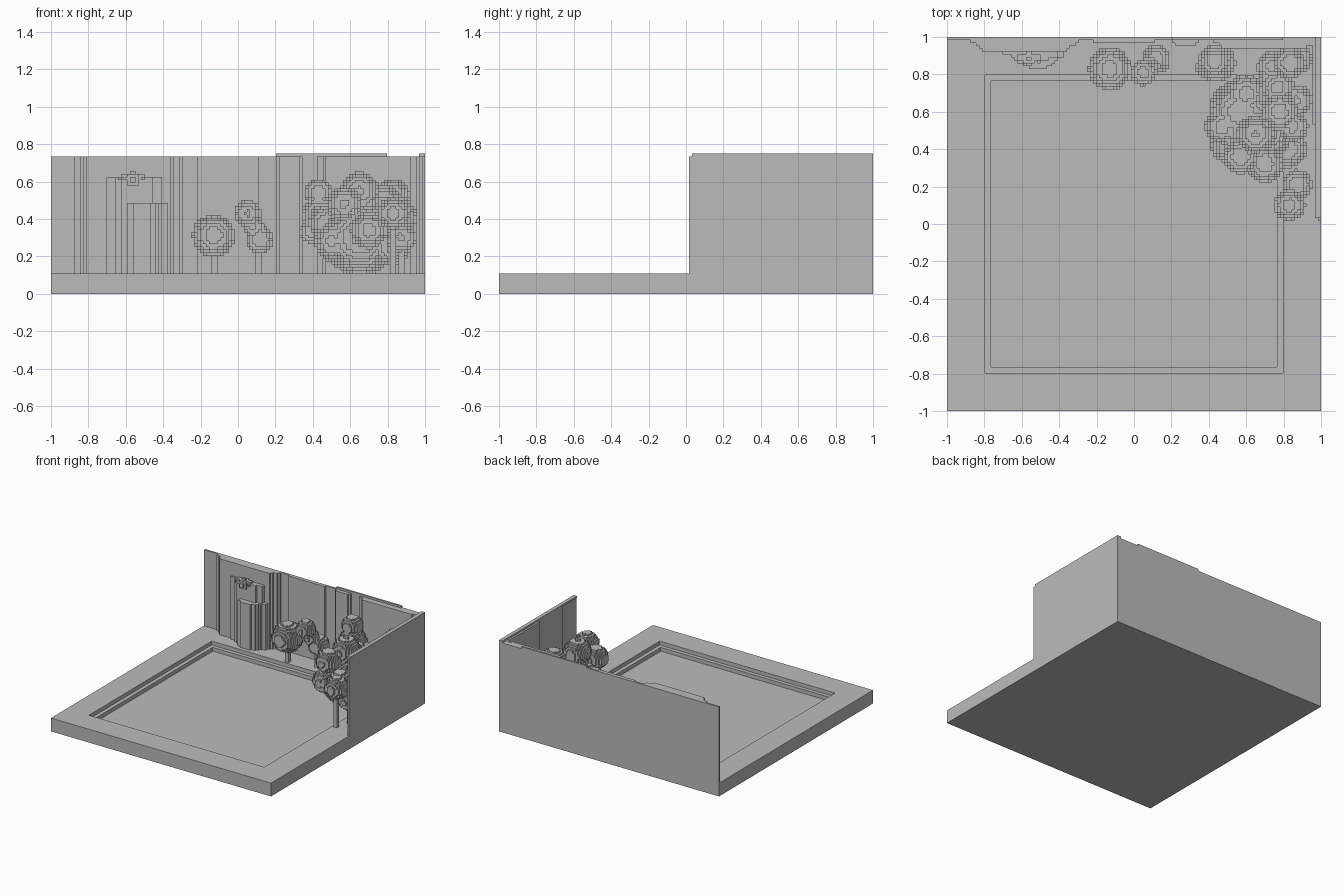
import bpy
import bmesh
from math import ceil

V = 2 / 128          # block size
GROUND = 7 * V       # top of the slab
WALL_TOP = 47 * V

if "Cube" in bpy.data.objects:
    bpy.data.objects.remove(bpy.data.objects["Cube"])

grey = bpy.data.materials.new("plain grey")
grey.use_nodes = True
colour = (0.5, 0.5, 0.5, 1)
grey.diffuse_color = colour
grey.node_tree.nodes["Principled BSDF"].inputs["Base Color"].default_value = colour


def finish(name, bm):
    bmesh.ops.recalc_face_normals(bm, faces=bm.faces)
    mesh = bpy.data.meshes.new(name)
    bm.to_mesh(mesh)
    bm.free()
    mesh.materials.append(grey)
    obj = bpy.data.objects.new(name, mesh)
    bpy.context.collection.objects.link(obj)
    return obj


def snap(value):
    return round(value / V) * V


def prism(name, outline, low, high):
    """Extrude a flat outline straight up."""
    bm = bmesh.new()
    face = bm.faces.new([bm.verts.new((x, y, low)) for x, y in outline])
    grown = bmesh.ops.extrude_face_region(bm, geom=[face])["geom"]
    top = [g for g in grown if isinstance(g, bmesh.types.BMVert)]
    bmesh.ops.translate(bm, verts=top, vec=(0, 0, high - low))
    return finish(name, bm)


def box(name, x0, x1, y0, y1, z0, z1):
    return prism(name, [(x0, y0), (x1, y0), (x1, y1), (x0, y1)], z0, z1)


def stepped(points):
    """Turn a sloped profile into a staircase one block wide."""
    steps = []
    start, end = snap(points[0][0]), snap(points[-1][0])
    for i in range(round((end - start) / V)):
        a = start + i * V
        mid = a + V / 2
        depth = points[-1][1]
        for (p, dp), (q, dq) in zip(points, points[1:]):
            if p <= mid <= q:
                depth = dp + (dq - dp) * (mid - p) / (q - p)
                break
        depth = max(V, snap(depth))
        if steps and abs(steps[-1][1] - depth) < V / 4:
            steps[-1] = (a + V, depth)
        else:
            steps += [(a, depth), (a + V, depth)]
    return [(start, 0)] + steps + [(end, 0)]


def foliage(name, balls):
    """Union of block-built balls, keeping only the outer faces."""
    cells = set()
    for x, y, z, r in balls:
        c = (x / V, y / V, z / V)
        n = r / V
        spans = [range(int(k - n) - 1, ceil(k + n) + 1) for k in c]
        for i in spans[0]:
            for j in spans[1]:
                for k in spans[2]:
                    d = (i + .5 - c[0]) ** 2 + (j + .5 - c[1]) ** 2 + (k + .5 - c[2]) ** 2
                    if d <= n * n and k >= 7:
                        cells.add((i, j, k))
    bm = bmesh.new()
    verts = {}

    def vert(key):
        if key not in verts:
            verts[key] = bm.verts.new([k * V for k in key])
        return verts[key]

    for cell in cells:
        for axis in range(3):
            for side in (0, 1):
                near = list(cell)
                near[axis] += 2 * side - 1
                if tuple(near) in cells:
                    continue
                u, w = (axis + 1) % 3, (axis + 2) % 3
                ring = []
                for du, dw in ((0, 0), (1, 0), (1, 1), (0, 1)):
                    key = list(cell)
                    key[axis] += side
                    key[u] += du
                    key[w] += dw
                    ring.append(vert(tuple(key)))
                bm.faces.new(ring if side else ring[::-1])
    mesh = bpy.data.meshes.new(name)
    bm.to_mesh(mesh)
    bm.free()
    mesh.materials.append(grey)
    bpy.context.collection.objects.link(bpy.data.objects.new(name, mesh))


def trunk(name, x, y, top):
    box(name, snap(x) - V, snap(x) + V, snap(y) - V, snap(y) + V, GROUND, top)


# Ground slab with a two-step sunken square
bm = bmesh.new()
rings = []
for half, z in ((64, 0), (64, 7), (51, 7), (51, 5), (49, 5), (49, 3)):
    rings.append([bm.verts.new((sx * half * V, sy * half * V, z * V))
                  for sx, sy in ((-1, -1), (1, -1), (1, 1), (-1, 1))])
for lower, upper in zip(rings, rings[1:]):
    for i in range(4):
        j = (i + 1) % 4
        bm.faces.new((lower[i], lower[j], upper[j], upper[i]))
bm.faces.new(rings[0][::-1])
bm.faces.new(rings[-1])
finish("ground_slab", bm)

# Back wall with its rippled inner face
back = stepped([(-1, .015), (-.88, .015), (-.8, .08), (-.37, .08), (-.29, .015),
                (-.22, .015), (-.21, .03), (.09, .03), (.13, .015), (.19, .015),
                (.23, .05), (.31, .05), (.36, .015), (.42, .02), (.48, .06),
                (.9, .06), (1, .03)])
prism("back_wall", [(x, 1 - d) for x, d in back], GROUND, WALL_TOP)
box("back_wall_cap", 13 * V, 51 * V, 1 - V, 1, WALL_TOP, WALL_TOP + V)

# Side wall and its raised rim
side = stepped([(.015, .015), (.2, .016), (.24, .03), (.5, .032), (.56, .045), (1, .05)])
prism("side_wall", [(1 - d, y) for y, d in side], GROUND, WALL_TOP)
box("side_wall_cap", 1 - 2 * V, 1, 2 * V, 1, WALL_TOP, WALL_TOP + V)

# Tall and short rock pillars against the back wall
tall = stepped([(-.7, .085), (-.66, .1), (-.6, .13), (-.5, .13), (-.4, .1)])
prism("tall_pillar", [(x, 1 - d) for x, d in tall], GROUND, .625)
short = stepped([(-.59, .15), (-.56, .17), (-.47, .17), (-.42, .13), (-.38, .1)])
prism("short_pillar", [(x, 1 - d) for x, d in short], GROUND, .484)
foliage("pillar_shrub", [(-.56, .885, .61, .04), (-.61, .89, .615, .025),
                         (-.51, .89, .615, .025)])

# Trees along the back wall
foliage("round_tree_crown", [(-.13, .83, .31, .113)])
trunk("round_tree_trunk", -.13, .83, .25)
foliage("small_tree_crown", [(.05, .81, .43, .07), (.08, .84, .36, .055),
                             (.12, .88, .29, .075)])
trunk("small_tree_trunk", .11, .87, .26)
foliage("corner_tree_crown", [(.43, .87, .54, .075), (.44, .86, .42, .1),
                              (.39, .84, .33, .06)])
trunk("corner_tree_trunk", .44, .86, .35)
foliage("far_tree_crown", [(.83, .86, .53, .085), (.87, .88, .42, .08),
                           (.74, .84, .42, .08)])
trunk("far_tree_trunk", .83, .87, .42)

# Large clustered crown near the side wall
foliage("large_crown", [
    (.65, .5, .3, .2), (.57, .6, .32, .17), (.47, .52, .38, .09),
    (.57, .36, .48, .09), (.65, .48, .55, .1), (.78, .6, .48, .1),
    (.77, .73, .44, .09), (.85, .52, .45, .08), (.87, .66, .4, .08),
    (.7, .32, .34, .1), (.6, .7, .4, .1), (.82, .4, .25, .1),
    (.5, .42, .28, .09)])
trunk("large_trunk", .66, .5, .2)

# Front trees beside the side wall
foliage("front_tree_crown", [(.83, .1, .43, .085), (.87, .21, .3, .08)])
trunk("front_tree_trunk", .83, .1, .4)
trunk("side_tree_trunk", .87, .21, .28)
